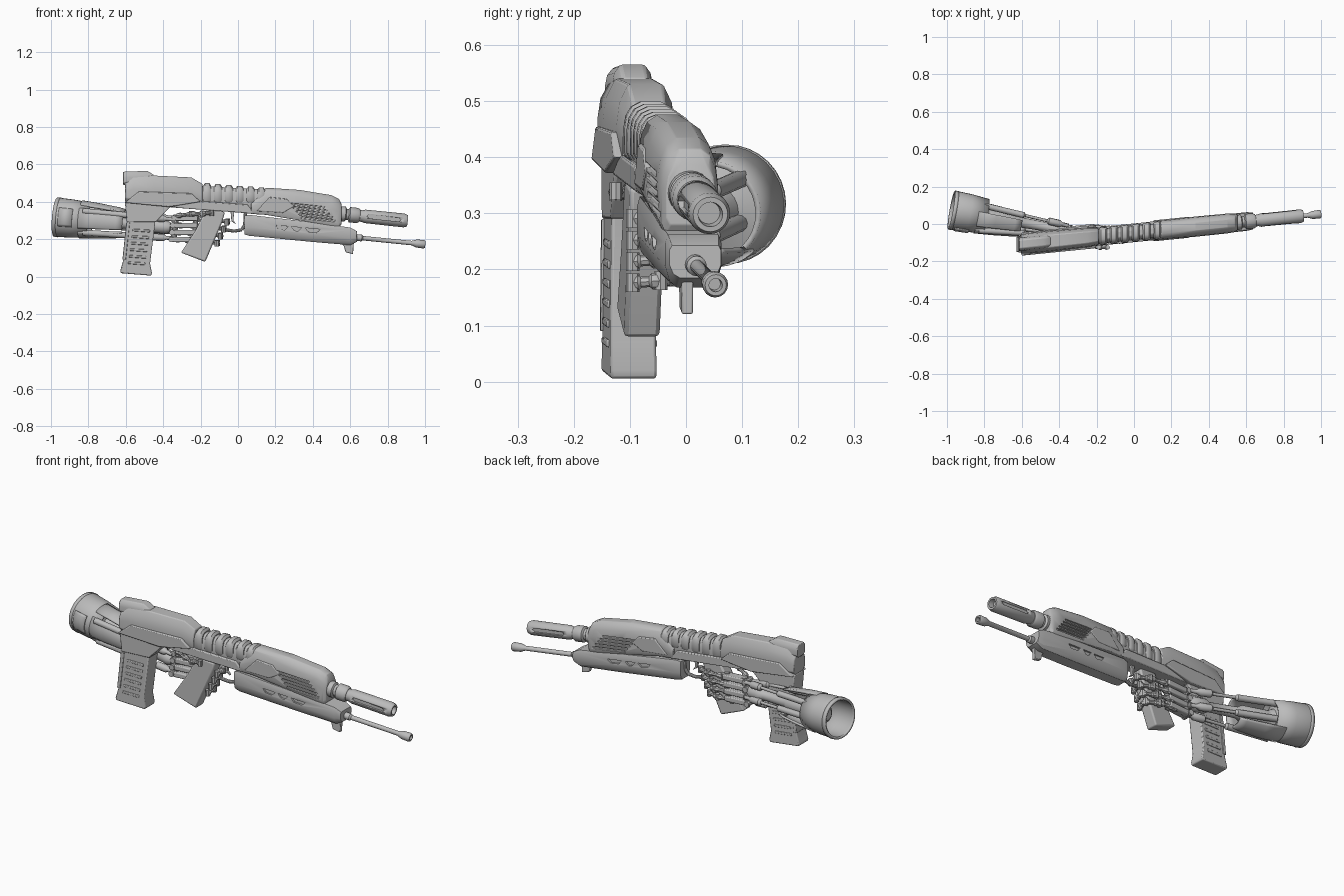
import bpy, bmesh, math
from mathutils import Vector

cube = bpy.data.objects.get("Cube")
if cube:
    bpy.data.objects.remove(cube, do_unlink=True)

grey = bpy.data.materials.new("plain grey")
grey.use_nodes = True
grey.diffuse_color = (0.5, 0.5, 0.5, 1)
grey.node_tree.nodes["Principled BSDF"].inputs["Base Color"].default_value = (0.5, 0.5, 0.5, 1)


def P(x, z, dy=0.0):
    """Point in the rifle's slanted centre plane, moved sideways by dy."""
    return Vector((x, 0.1 * x - 0.047 + dy, z))


def activate(ob):
    bpy.ops.object.select_all(action='DESELECT')
    ob.select_set(True)
    bpy.context.view_layer.objects.active = ob


def finish(name, bm, bevel=0.0, wall=0.0):
    bmesh.ops.recalc_face_normals(bm, faces=bm.faces[:])
    me = bpy.data.meshes.new(name)
    bm.to_mesh(me)
    bm.free()
    me.materials.append(grey)
    ob = bpy.data.objects.new(name, me)
    bpy.context.collection.objects.link(ob)
    if wall:
        mod = ob.modifiers.new("wall", 'SOLIDIFY')
        mod.thickness, mod.offset = wall, 0
    if bevel:
        mod = ob.modifiers.new("bevel", 'BEVEL')
        mod.width, mod.segments, mod.limit_method = bevel, 2, 'ANGLE'
        mod.angle_limit = math.radians(35)
    activate(ob)
    bpy.ops.object.shade_smooth_by_angle(angle=math.radians(35))
    return ob


def bridge(bm, rings, closed=True, caps=True):
    rings = [[bm.verts.new(p) for p in ring] for ring in rings]
    n = len(rings[0])
    for a, b in zip(rings, rings[1:]):
        for i in range(n if closed else n - 1):
            j = (i + 1) % n
            bm.faces.new((a[i], a[j], b[j], b[i]))
    if caps:
        bm.faces.new(rings[0])
        bm.faces.new(rings[-1])


def slab(name, pts, hw, bevel=0.005, dy=0.0):
    """Side outline extruded across the rifle."""
    bm = bmesh.new()
    bridge(bm, [[P(x, z, dy + s * hw) for x, z in pts] for s in (-1, 1)])
    return finish(name, bm, bevel)


def loft(name, stations, half, bevel=0.004):
    """Stations are x, bottom, top, half width."""
    section = half + [(-y, z) for y, z in reversed(half)]
    bm = bmesh.new()
    bridge(bm, [[P(x, lo + z * (hi - lo), y * hw) for y, z in section]
                for x, lo, hi, hw in stations])
    return finish(name, bm, bevel)


def lathe(name, a, b, prof, n=20, arc=None, wall=0.0, bevel=0.0):
    """Turned part from a to b; prof is (fraction, radius). Angle 0 is -y, 90 is up."""
    a, b = Vector(a), Vector(b)
    axis = (b - a).normalized()
    side = axis.cross(Vector((0, 0, 1)) if abs(axis.z) < .9 else Vector((0, 1, 0))).normalized()
    up = side.cross(axis)
    lo, hi = arc or (0, 360)
    count = n + 1 if arc else n
    angs = [math.radians(lo + (hi - lo) * i / n) for i in range(count)]
    bm = bmesh.new()
    bridge(bm, [[a.lerp(b, t) + (side * math.cos(g) + up * math.sin(g)) * r for g in angs]
                for t, r in prof], not arc, not arc and not wall)
    return finish(name, bm, bevel, wall)


def rod(name, a, b, r, n=10):
    return lathe(name, a, b, [(0, r), (1, r)], n)


def chain(name, pts, r):
    """Jointed limb: tapered links with a wider pin at every joint."""
    for i, (a, b) in enumerate(zip(pts, pts[1:])):
        lathe(f"{name}_link_{i}", a, b, [(0, r * .7), (.12, r), (.3, r), (.4, r * .65),
                                         (.7, r * .65), (.8, r * .95), (1, r * .7)], 8)
        pin = Vector((0, 0, r * 1.1))
        rod(f"{name}_pin_{i}", Vector(b) - pin, Vector(b) + pin, r * .8, 8)


def cut(target, boxes):
    """Cut slots; each box is an outline, y centre and half depth."""
    bm = bmesh.new()
    for pts, dy, hd in boxes:
        bridge(bm, [[P(x, z, dy + s * hd) for x, z in pts] for s in (-1, 1)])
    tool = finish("slot_cutter", bm)
    tool.hide_render = True
    activate(target)
    mod = target.modifiers.new("slots", 'BOOLEAN')
    mod.object, mod.operation, mod.solver = tool, 'DIFFERENCE', 'EXACT'
    bpy.ops.object.modifier_apply(modifier=mod.name)
    bpy.data.objects.remove(tool, do_unlink=True)


# Receiver and stock
faceted = [(.6, 0), (1, .2), (1, .55), (.9, .8), (.6, 1)]
rounded = [(.85, 0), (1, .12), (1, .55), (.92, .76), (.72, .92), (.38, 1)]
loft("stock", [(-.605, .40, .50, .050), (-.56, .385, .535, .055), (-.45, .375, .54, .056),
               (-.25, .365, .53, .052), (-.19, .362, .495, .046)], faceted)
loft("stock_top_block", [(-.615, .49, .56, .036), (-.485, .49, .565, .036),
                         (-.445, .49, .54, .033)], faceted)
slab("cheek_panel", [(-.605, .395), (-.53, .455), (-.25, .445), (-.20, .40), (-.37, .372)], .062)
slab("receiver_rail", [(-.36, .37), (-.22, .405), (.05, .385), (.09, .335), (.03, .34)], .050)

# Ribbed middle section
loft("middle_core", [(-.21, .36, .485, .040), (.18, .34, .463, .040)], rounded)
for i in range(6):
    x, z = -.165 + i * .058, .499 - i * .0045
    loft("middle_rib", [(x - .021, .40, z - .012, .042), (x - .012, .395, z, .047),
                        (x + .012, .395, z, .047), (x + .021, .40, z - .012, .042)], rounded, 0)

# Front handguard with side vents
guard = loft("front_handguard", [(.07, .335, .40, .050), (.15, .33, .475, .052),
                                 (.33, .30, .463, .054), (.50, .27, .435, .053),
                                 (.54, .262, .415, .050), (.553, .28, .39, .043)], rounded)
vents = []
for s in (-1, 1):
    for k in range(5):
        x, z = .285 + k * .014, .392 - k * .018
        vents.append(([(x, z), (x + .18, z - .018), (x + .175, z - .027), (x - .005, z - .009)],
                      s * .057, .012))
cut(guard, vents)
slab("handguard_side_panel", [(.10, .35), (.17, .425), (.26, .415), (.30, .375), (.24, .34)], .056)

# Lower handguard, its cutouts, and the front tab
lower = loft("lower_handguard", [(.035, .225, .325, .042), (.06, .218, .33, .046),
                                 (.40, .185, .29, .050), (.60, .168, .262, .050),
                                 (.635, .185, .243, .046)],
             [(.6, 0), (.85, .12), (1, .4), (1, .85), (.9, 1)])
cut(lower, [([(x, z), (x + w, z - .1 * w), (x + w - .02, z - .026), (x + .015, z - .02)],
             s * .052, .012) for s in (-1, 1)
            for x, z, w in ((.20, .275, .07), (.285, .267, .055), (.36, .26, .08))])
slab("front_tab", [(.54, .19), (.565, .165), (.575, .13), (.615, .12), (.62, .19)], .010, .003,
     dy=-.012)

# Main barrel with slotted muzzle
lathe("barrel_collar", P(.53, .338), P(.65, .325),
      [(0, .040), (.35, .040), (.4, .030), (.5, .030), (.55, .041), (.9, .041), (1, .034)], 24)
muzzle = lathe("main_barrel", P(.62, .328), P(.905, .298),
               [(0, .031), (.15, .031), (.2, .036), (.94, .037), (1, .031), (1, .022), (.9, .020)], 24)
cut(muzzle, [([(.70, .332), (.86, .315), (.872, .303), (.86, .294), (.70, .311), (.69, .322)],
              s * .038, .012) for s in (-1, 1)])

# Thin lower barrel
lathe("thin_barrel", P(.60, .212), P(1.0, .172),
      [(0, .018), (.15, .018), (.17, .012), (.82, .012), (.88, .021), (.98, .023),
       (1, .019), (1, .012), (.94, .011)], 16)

# Rear magazine with ribs
slab("magazine_well", [(-.605, .40), (-.36, .375), (-.44, .29), (-.595, .29)], .044)
slab("magazine", [(-.59, .31), (-.61, .10), (-.63, .03), (-.625, .018), (-.465, .005),
                  (-.46, .02), (-.47, .07), (-.44, .31)], .041)
for i in range(6):
    z = .255 - i * .035
    x = -.562 - i * .005
    slab("magazine_rib", [(x, z), (x + .092, z - .005), (x + .090, z - .019), (x - .002, z - .012)],
         .045, .003)
slab("magazine_spine", [(-.597, .29), (-.618, .09), (-.60, .09), (-.578, .29)], .045, .003)

# Pistol grip, trigger and guard
slab("pistol_grip", [(-.17, .36), (-.07, .345), (-.085, .29), (-.175, .078), (-.305, .128),
                     (-.225, .25)], .032, .008, dy=-.014)
loop = [P(-.10, .255), P(-.02, .243), P(.02, .25), P(.036, .275), P(.04, .34)]
for a, b in zip(loop, loop[1:]):
    rod("trigger_guard", a, b, .009)
slab("trigger", [(-.04, .35), (-.02, .345), (-.025, .30), (-.01, .28), (-.035, .295)], .008, .002)

# Hand: palm plates, four fingers curling round the grip, and a thumb
for k in range(4):
    z = .312 - k * .038
    x = -.335 - k * .004
    slab("palm_plate", [(x, z + .014), (x + .12, z + .012), (x + .12, z - .014), (x, z - .014)],
         .024, .005, dy=.045)
    shift = -.018 * k
    chain(f"finger_{k}", [(x + .01, -.035, z), (-.21 + shift, -.018, z - .005),
                          (-.12 + shift, -.022, z - .012), (-.055 + shift, -.045, z - .018),
                          (-.06 + shift, -.095, z - .022)], .015)
    rod("knuckle", (x - .01, -.065, z), (x - .01, -.005, z), .015)
rod("palm_bar", (-.345, -.03, .185), (-.33, -.03, .33), .016)
rod("palm_crossbar", (-.235, -.03, .185), (-.225, -.03, .33), .014)
chain("thumb", [(-.33, -.05, .325), (-.25, -.10, .335), (-.19, -.125, .337), (-.14, -.125, .34)], .014)

# Forearm: open cup, partial shells and inner core
back, wrist = Vector((-.975, .075, .318)), Vector((-.36, -.035, .262))
lathe("forearm_cup", back, back.lerp(wrist, .30),
      [(0, .097), (.04, .100), (.5, .097), (1, .088)], 32, wall=.010)
lathe("cup_rim", back, back.lerp(wrist, .03), [(0, .101), (1, .103)], 32, wall=.008)
shell_end = back.lerp(wrist, .60)
for name, arc in (("front_shell", (-28, 38)), ("lower_shell", (225, 318)), ("upper_shell", (52, 100))):
    lathe(name, back.lerp(wrist, .22), shell_end,
          [(0, .096), (.4, .089), (.85, .077), (1, .070)], 12, arc, .012)
lathe("cup_plate", back.lerp(wrist, .05), back.lerp(wrist, .17),
      [(0, .106), (1, .104)], 8, (-25, 30), .006)
lathe("forearm_hub", back.lerp(wrist, .14), back.lerp(wrist, .34),
      [(0, .030), (.1, .045), (.4, .045), (.5, .082), (.6, .082), (.7, .050), (1, .035)], 24)
lathe("forearm_core", back.lerp(wrist, .3), wrist,
      [(0, .040), (.35, .040), (.4, .028), (.75, .024), (.8, .036), (.95, .036), (1, .025)], 16)

# Pistons from forearm to hand
for y0, z0, y1, z1 in ((.105, .365, -.01, .315), (.100, .285, -.008, .235),
                       (-.015, .235, -.045, .205), (-.035, .350, -.06, .305)):
    lathe("piston", (-.83, y0, z0), (-.35, y1, z1),
          [(0, .016), (.5, .016), (.52, .008), (.76, .008), (.78, .019), (.9, .019),
           (.93, .010), (1, .010)], 12)
